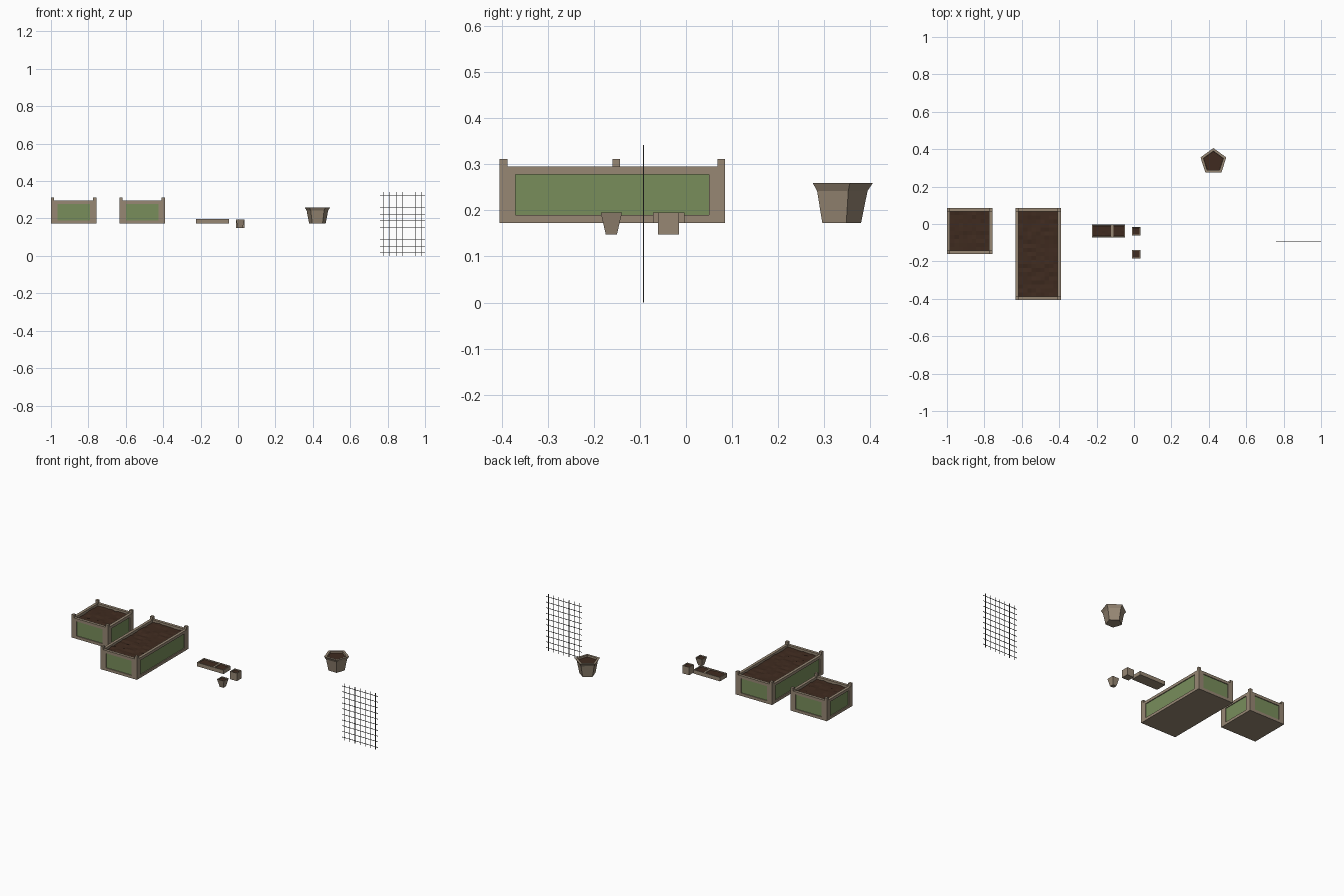
import bpy, bmesh, math, random
from mathutils import Vector, Matrix

if "Cube" in bpy.data.objects:
    bpy.data.objects.remove(bpy.data.objects["Cube"])

random.seed(4)


def material(name, rgb):
    m = bpy.data.materials.new(name)
    m.diffuse_color = (*rgb, 1)
    m.use_nodes = True
    m.node_tree.nodes["Principled BSDF"].inputs["Base Color"].default_value = m.diffuse_color
    return m


WOOD = material("weathered_wood", (0.31, 0.245, 0.175))
GREEN = material("green_panel", (0.19, 0.27, 0.105))
SOIL = material("soil", (0.05, 0.024, 0.014))
WIRE = material("dark_wire", (0.10, 0.10, 0.10))


def finish(name, bm, mat):
    bmesh.ops.recalc_face_normals(bm, faces=bm.faces)
    me = bpy.data.meshes.new(name)
    bm.to_mesh(me)
    bm.free()
    me.materials.append(mat)
    ob = bpy.data.objects.new(name, me)
    bpy.context.collection.objects.link(ob)
    return ob


def add_box(bm, lo, hi):
    lo, hi = Vector(lo), Vector(hi)
    m = Matrix.Translation((lo + hi) / 2) @ Matrix.Diagonal((*(hi - lo), 1))
    bmesh.ops.create_cube(bm, size=1, matrix=m)


def ring_solid(name, rings, mat):
    """Bridge successive outline rings and cap both ends."""
    bm = bmesh.new()
    loops = [[bm.verts.new(p) for p in r] for r in rings]
    n = len(loops[0])
    for a, b in zip(loops, loops[1:]):
        for i in range(n):
            j = (i + 1) % n
            bm.faces.new((a[i], a[j], b[j], b[i]))
    bm.faces.new(loops[0][::-1])
    bm.faces.new(loops[-1])
    return finish(name, bm, mat)


def rect(cx, cy, hx, hy, z):
    return [(cx - hx, cy - hy, z), (cx + hx, cy - hy, z),
            (cx + hx, cy + hy, z), (cx - hx, cy + hy, z)]


def pentagon(cx, cy, r, z):
    return [(cx + r * math.cos(math.radians(90 + 72 * i)),
             cy + r * math.sin(math.radians(90 + 72 * i)), z) for i in range(5)]


def soil_patch(name, x0, x1, y0, y1, z, step, bump):
    """Lumpy sheet of earth."""
    nx, ny = max(2, round((x1 - x0) / step)), max(2, round((y1 - y0) / step))
    bm = bmesh.new()
    g = [[bm.verts.new((x0 + (x1 - x0) * i / nx, y0 + (y1 - y0) * j / ny,
                        z + random.uniform(-bump, bump)))
          for j in range(ny + 1)] for i in range(nx + 1)]
    for i in range(nx):
        for j in range(ny):
            bm.faces.new((g[i][j], g[i + 1][j], g[i + 1][j + 1], g[i][j + 1]))
    ob = finish(name, bm, SOIL)
    if ob.data.polygons[0].normal.z < 0:
        ob.data.flip_normals()


def raised_bed(name, x0, x1, y0, y1):
    z0, z1, t, s, rec = 0.173, 0.295, 0.017, 0.035, 0.005
    frame, panel = bmesh.new(), bmesh.new()
    # floor
    add_box(frame, (x0 + t, y0 + t, z0), (x1 - t, y1 - t, z0 + 0.01))
    for front in (True, False):
        # front and back frames
        ya, yb = (y0, y0 + t) if front else (y1 - t, y1)
        add_box(frame, (x0, ya, z0), (x0 + s, yb, z1))
        add_box(frame, (x1 - s, ya, z0), (x1, yb, z1))
        # left and right frames
        xa, xb = (x0, x0 + t) if front else (x1 - t, x1)
        add_box(frame, (xa, y0 + t, z0), (xb, y0 + s, z1))
        add_box(frame, (xa, y1 - s, z0), (xb, y1 - t, z1))
        for a, b in ((z0, z0 + t), (z1 - t, z1)):
            add_box(frame, (x0 + s, ya, a), (x1 - s, yb, b))
            add_box(frame, (xa, y0 + s, a), (xb, y1 - s, b))
        # recessed panels
        add_box(panel, (x0 + s, ya + rec, z0 + t), (x1 - s, yb - rec, z1 - t))
        add_box(panel, (xa + rec, y0 + s, z0 + t), (xb - rec, y1 - s, z1 - t))
        # corner post tops
        for xp in (x0, x1 - t):
            add_box(frame, (xp, ya, z1), (xp + t, yb, z1 + t))
    finish(name + "_frame", frame, WOOD)
    finish(name + "_panels", panel, GREEN)
    soil_patch(name + "_soil", x0 + t, x1 - t, y0 + t, y1 - t, 0.281, 0.022, 0.003)


def square_pot(name, cx, cy, hx, hy, z0, z1, foot, wall):
    ring_solid(name, [rect(cx, cy, hx * foot, hy * foot, z0),
                      rect(cx, cy, hx, hy, z1),
                      rect(cx, cy, hx - wall, hy - wall, z1),
                      rect(cx, cy, hx - wall - 0.001, hy - wall - 0.001, z1 - 0.007)], WOOD)
    ix, iy = hx - wall, hy - wall
    soil_patch(name + "_soil", cx - ix, cx + ix, cy - iy, cy + iy, z1 - 0.005, 0.015, 0.001)


# raised garden beds
raised_bed("small_bed", -1.0, -0.757, -0.16, 0.085)
raised_bed("long_bed", -0.634, -0.391, -0.405, 0.085)

# low seed trays, side by side
square_pot("long_seed_tray", -0.1705, -0.0375, 0.0545, 0.0345, 0.173, 0.196, 1, 0.006)
square_pot("square_seed_tray", -0.0815, -0.0375, 0.0345, 0.0345, 0.173, 0.196, 1, 0.006)

# small pots
square_pot("cube_pot", 0.012, -0.038, 0.023, 0.023, 0.148, 0.195, 1, 0.005)
square_pot("tapered_pot", 0.012, -0.162, 0.023, 0.023, 0.148, 0.195, 0.53, 0.005)

# five-sided flared pot
px, py = 0.4245, 0.3335
ring_solid("flared_pot", [pentagon(px, py, r, z) for r, z in (
    (0.0465, 0.173), (0.0605, 0.242), (0.0725, 0.26), (0.0565, 0.26), (0.0545, 0.244))], WOOD)
ring_solid("flared_pot_soil", [pentagon(px, py, r, z) for r, z in (
    (0.0545, 0.2445), (0.0558, 0.250))], SOIL)

# wire trellis
bm = bmesh.new()
tx0, tx1, tz, ty, w = 0.76, 1.0, 0.342, -0.092, 0.0012
for i in range(7):
    x = tx0 + (tx1 - tx0) * (i + 0.5) / 7
    add_box(bm, (x - w, ty - w, 0), (x + w, ty + w, tz))
for j in range(10):
    z = tz * (j + 0.5) / 10
    add_box(bm, (tx0, ty - w, z - w), (tx1, ty + w, z + w))
finish("wire_trellis", bm, WIRE)
